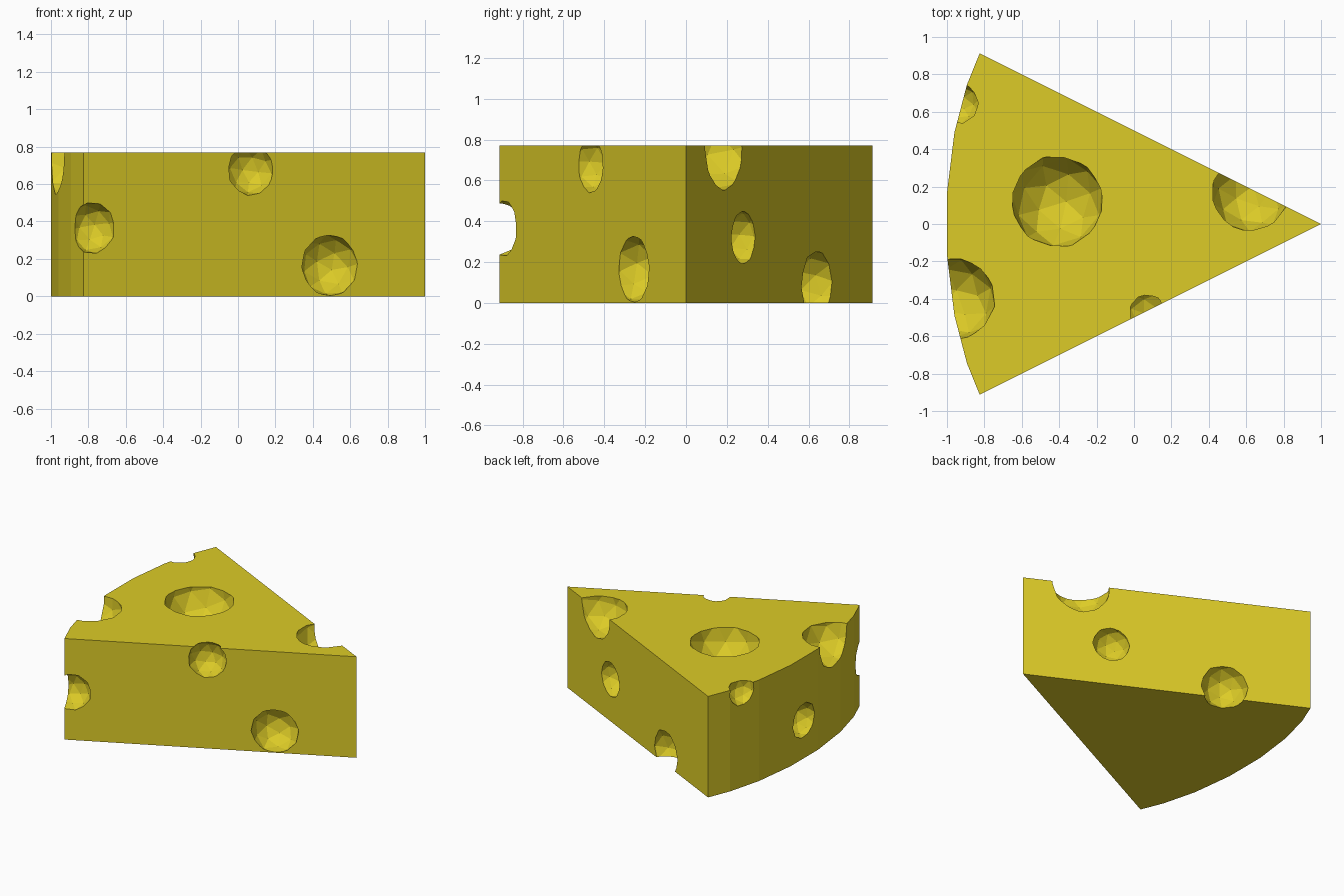
import bpy, bmesh
from mathutils import Matrix, Euler

if "Cube" in bpy.data.objects:
    bpy.data.objects.remove(bpy.data.objects["Cube"])

HEIGHT = 0.77


def finish(name, bm):
    mesh = bpy.data.meshes.new(name)
    bmesh.ops.recalc_face_normals(bm, faces=bm.faces[:])
    bm.to_mesh(mesh)
    bm.free()
    obj = bpy.data.objects.new(name, mesh)
    bpy.context.collection.objects.link(obj)
    return obj


rind_mat = bpy.data.materials.new("cheese_yellow")
rind_mat.diffuse_color = (0.72, 0.60, 0.02, 1)
rind_mat.use_nodes = True
rind_mat.node_tree.nodes["Principled BSDF"].inputs["Base Color"].default_value = rind_mat.diffuse_color

# Wedge: tip at +x, low-poly curved rind at -x, mirrored about y = 0
half = [(-0.825, 0.913), (-0.893, 0.745), (-0.96, 0.49), (-1.0, 0.165)]
outline = [(1.0, 0.0)] + half + [(x, -y) for x, y in reversed(half)]
bm = bmesh.new()
base = bm.faces.new([bm.verts.new((x, y, 0)) for x, y in outline])
ext = bmesh.ops.extrude_face_region(bm, geom=[base])
top = [v for v in ext["geom"] if isinstance(v, bmesh.types.BMVert)]
bmesh.ops.translate(bm, verts=top, vec=(0, 0, HEIGHT))
wedge = finish("cheese_wedge", bm)
wedge.data.materials.append(rind_mat)

# Holes: x, y, z, radius
holes = [
    (-0.41, 0.12, 0.77, 0.245),     # top centre
    (0.62, 0.165, 0.755, 0.205),    # top edge near the tip
    (-0.965, -0.40, 0.76, 0.22),    # rind, large
    (-0.94, 0.645, 0.735, 0.112),   # rind, small
    (-1.0, 0.01, 0.29, 0.13),       # rind, middle
    (0.07, -0.47, 0.675, 0.135),    # front face, upper
    (0.49, -0.255, 0.165, 0.165),   # front face, lower
    (-0.78, -0.89, 0.365, 0.135),   # front corner
    (0.44, 0.28, 0.32, 0.13),       # back face, middle
    (-0.28, 0.64, 0.09, 0.165),     # back face, lower
]
bm = bmesh.new()
for i, (x, y, z, r) in enumerate(holes):
    turn = Euler((0.35 + 0.7 * i, 0.25 + 0.4 * i, 0.5 * i)).to_matrix().to_4x4()
    bmesh.ops.create_icosphere(bm, subdivisions=2, radius=r * 1.02,
                               matrix=Matrix.Translation((x, y, z)) @ turn)
cutter = finish("hole_cutter", bm)
cutter.data.materials.append(rind_mat)
cutter.hide_render = True

# Carve the holes, then discard the cutter
mod = wedge.modifiers.new("holes", 'BOOLEAN')
mod.operation = 'DIFFERENCE'
mod.solver = 'EXACT'
mod.object = cutter
bpy.context.view_layer.objects.active = wedge
wedge.select_set(True)
bpy.ops.object.modifier_apply(modifier=mod.name)
bpy.data.objects.remove(cutter)
